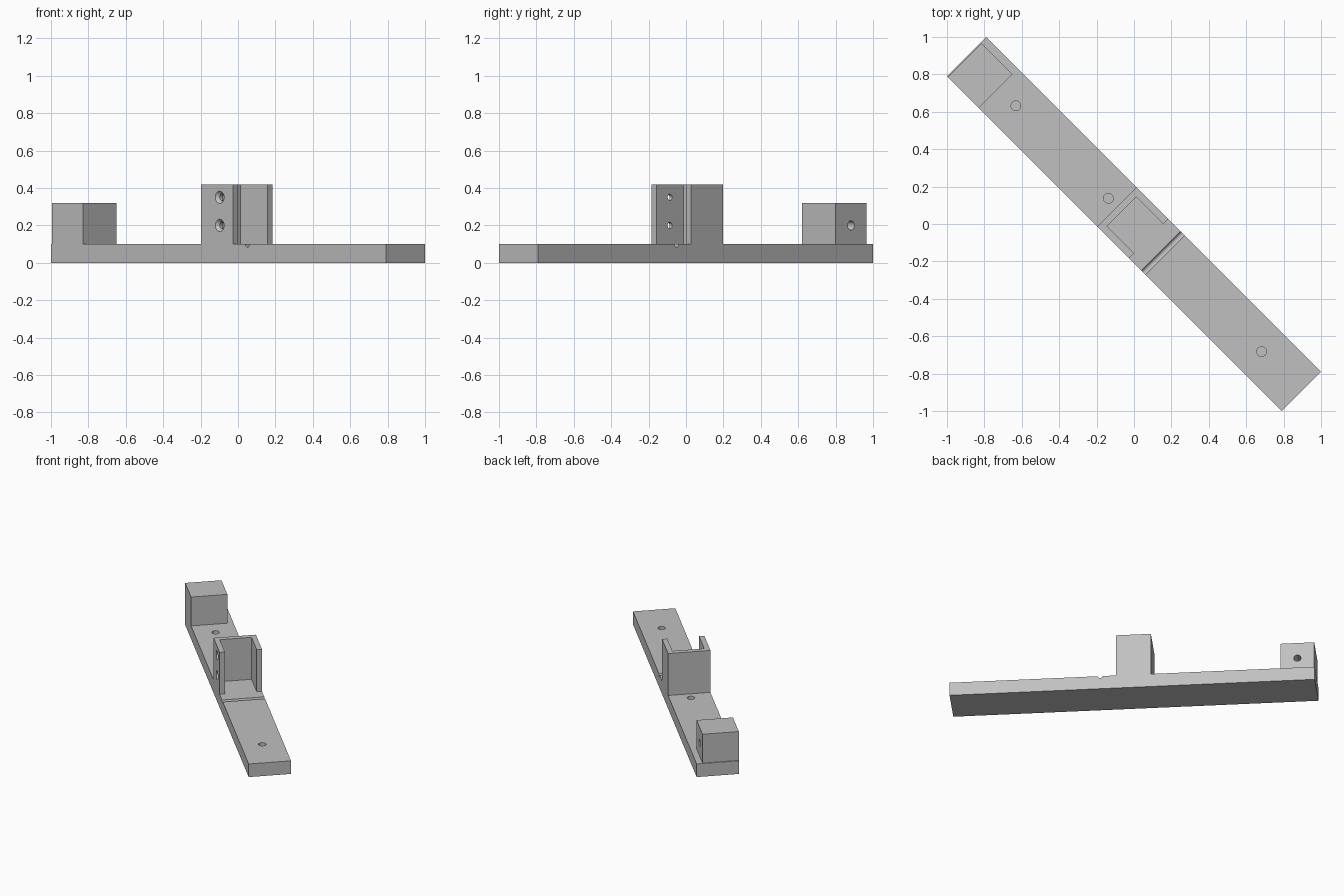
import bpy, bmesh
from math import pi, radians
from mathutils import Matrix, Vector

cube = bpy.data.objects.get("Cube")
if cube:
    bpy.data.objects.remove(cube, do_unlink=True)

grey = bpy.data.materials.new("plain_grey")
grey.use_nodes = True
colour = (0.53, 0.53, 0.53, 1)
grey.diffuse_color = colour
grey.node_tree.nodes["Principled BSDF"].inputs["Base Color"].default_value = colour

# Parts are laid out along x, then turned onto the diagonal
TURN = Matrix.Rotation(radians(-45), 4, "Z")
HALF_L, HALF_W, DECK = 1.266, 0.1485, 0.10


def add_object(name, bm):
    bmesh.ops.recalc_face_normals(bm, faces=bm.faces)
    mesh = bpy.data.meshes.new(name)
    bm.to_mesh(mesh)
    bm.free()
    mesh.materials.append(grey)
    obj = bpy.data.objects.new(name, mesh)
    bpy.context.collection.objects.link(obj)
    return obj


def prism(name, outline, z0, z1):
    """Extrude a plan outline upward."""
    bm = bmesh.new()
    face = bm.faces.new([bm.verts.new((x, y, z0)) for x, y in outline])
    top = bmesh.ops.extrude_face_region(bm, geom=[face])["geom"]
    verts = [v for v in top if isinstance(v, bmesh.types.BMVert)]
    bmesh.ops.translate(bm, verts=verts, vec=(0, 0, z1 - z0))
    return add_object(name, bm)


def box(name, x0, x1, y0, y1, z0, z1):
    return prism(name, [(x0, y0), (x1, y0), (x1, y1), (x0, y1)], z0, z1)


def cutter(centre, axis, r1, r2, depth):
    """Round cutter centred on a point, pointing along an axis."""
    bm = bmesh.new()
    rot = Vector((0, 0, 1)).rotation_difference(Vector(axis)).to_matrix().to_4x4()
    bmesh.ops.create_cone(bm, cap_ends=True, segments=32, radius1=r1, radius2=r2,
                          depth=depth, matrix=Matrix.Translation(centre) @ rot)
    obj = add_object("cutter", bm)
    obj.hide_render = True
    return obj


def carve(obj, cutters):
    for c in cutters:
        mod = obj.modifiers.new("cut", "BOOLEAN")
        mod.operation = "DIFFERENCE"
        mod.solver = "EXACT"
        mod.object = c
    bpy.context.view_layer.update()
    graph = bpy.context.evaluated_depsgraph_get()
    mesh = bpy.data.meshes.new_from_object(obj.evaluated_get(graph))
    obj.modifiers.clear()
    obj.data = mesh
    for c in cutters:
        bpy.data.objects.remove(c, do_unlink=True)


# Long base bar with blind screw holes and a round cross groove
bar = box("base_bar", -HALF_L, HALF_L, -HALF_W, HALF_W, 0, DECK)
cuts = [cutter((x, 0, DECK), (0, 0, 1), 0.026, 0.026, 0.14)
        for x in (-0.893, -0.194, 0.965)]
cuts.append(cutter((0.22, 0, DECK), (0, 1, 0), 0.016, 0.016, 0.4))
carve(bar, cuts)

# End block with a blind side hole
block = box("end_block", -1.259, -1.025, -HALF_W, 0.106, DECK, 0.32)
carve(block, [cutter((-1.142, 0.106, 0.2), (0, 1, 0), 0.025, 0.025, 0.2)])

# U-shaped bracket, open toward the long end
front, back, wall = 0.111, -0.13, 0.037
inner = HALF_W - wall
half = [(front, HALF_W), (front, inner), (back + wall, inner)]
outline = [(back, HALF_W)] + half
outline += [(x, -y) for x, y in reversed(outline)]
bracket = prism("u_bracket", outline, DECK, 0.42)

# Countersunk holes through one bracket wall
cuts = []
for z in (0.2, 0.35):
    cuts.append(cutter((0.01, -HALF_W, z), (0, 1, 0), 0.017, 0.017, 0.12))
    cuts.append(cutter((0.01, -HALF_W, z), (0, 1, 0), 0.050, 0.016, 0.036))
carve(bracket, cuts)

for part in (bar, block, bracket):
    part.data.transform(TURN)
    bpy.ops.object.select_all(action="DESELECT")
    part.select_set(True)
    bpy.context.view_layer.objects.active = part
    bpy.ops.object.shade_smooth_by_angle(angle=radians(30))
